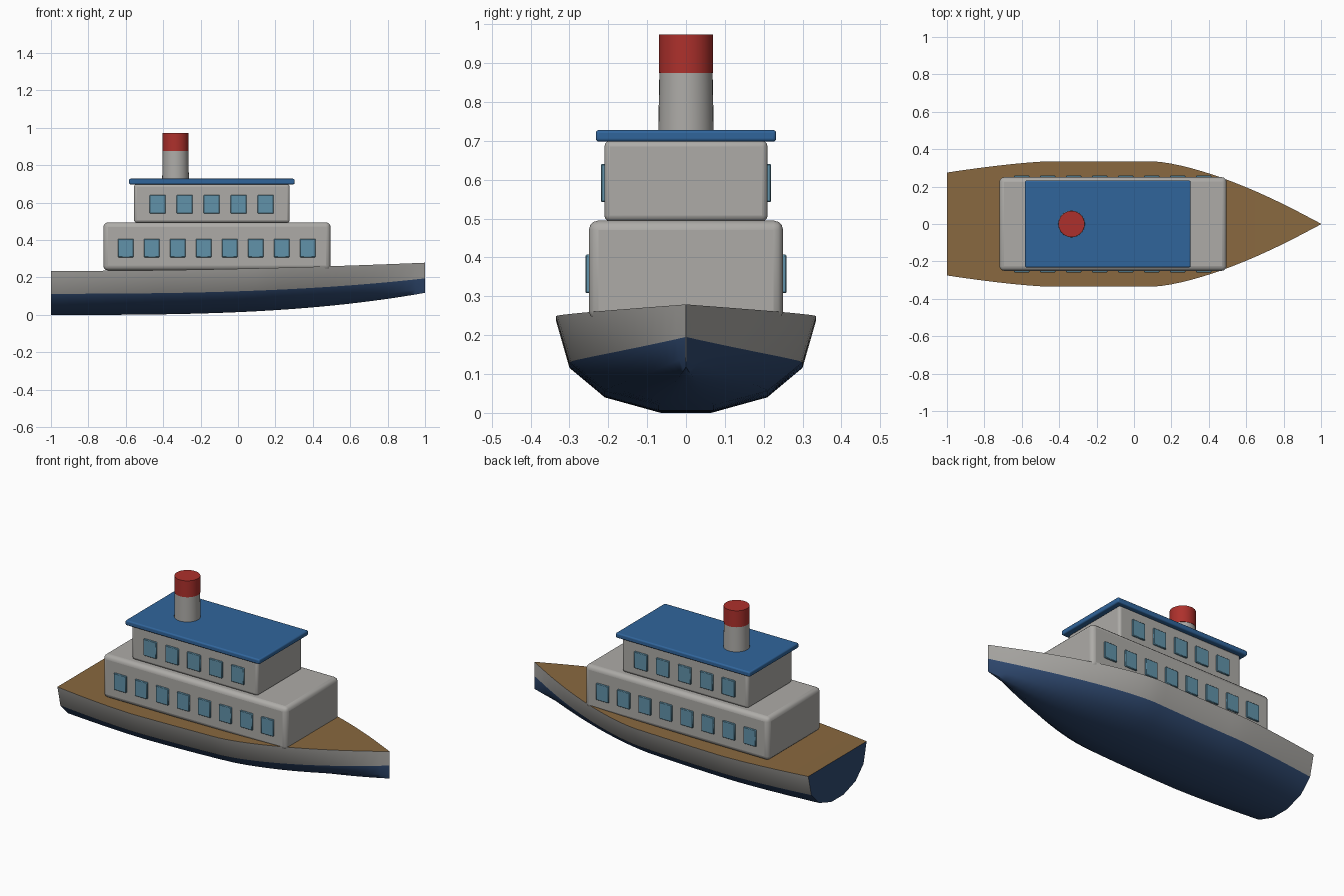
import bpy, bmesh, math

if "Cube" in bpy.data.objects:
    bpy.data.objects.remove(bpy.data.objects["Cube"])


def material(name, rgb):
    m = bpy.data.materials.new(name)
    m.diffuse_color = (*rgb, 1)
    m.use_nodes = True
    m.node_tree.nodes["Principled BSDF"].inputs["Base Color"].default_value = m.diffuse_color
    return m


NAVY = material("navy", (0.03, 0.07, 0.17))
WOOD = material("wood", (0.25, 0.14, 0.05))
BLUE = material("blue", (0.03, 0.13, 0.33))
RED = material("red", (0.42, 0.03, 0.025))
GLASS = material("glass", (0.12, 0.29, 0.40))
GREY = material("grey", (0.42, 0.41, 0.39))


def smooth(ob, angle):
    bpy.ops.object.select_all(action='DESELECT')
    ob.select_set(True)
    bpy.context.view_layer.objects.active = ob
    bpy.ops.object.shade_smooth_by_angle(angle=math.radians(angle))


def mesh_object(name, bm, mats):
    bmesh.ops.recalc_face_normals(bm, faces=bm.faces)
    me = bpy.data.meshes.new(name)
    bm.to_mesh(me)
    bm.free()
    for m in mats:
        me.materials.append(m)
    ob = bpy.data.objects.new(name, me)
    bpy.context.collection.objects.link(ob)
    return ob


def box(name, lo, hi, bevel, mat, segments=3):
    centre = [(a + b) / 2 for a, b in zip(lo, hi)]
    bpy.ops.mesh.primitive_cube_add(size=1, location=centre)
    ob = bpy.context.object
    ob.name = name
    ob.scale = [b - a for a, b in zip(lo, hi)]
    bpy.ops.object.transform_apply(location=False, rotation=False, scale=True)
    ob.data.materials.append(mat)
    mod = ob.modifiers.new("bevel", 'BEVEL')
    mod.width = bevel
    mod.segments = segments
    smooth(ob, 35)
    return ob


def cylinder(name, x, z0, z1, r0, r1, mat):
    bpy.ops.mesh.primitive_cone_add(vertices=32, radius1=r0, radius2=r1, depth=z1 - z0,
                                    location=(x, 0, (z0 + z1) / 2))
    ob = bpy.context.object
    ob.name = name
    ob.data.materials.append(mat)
    smooth(ob, 35)


# hull lines: half beam, sheer height and keel height along the length
def beam(x):
    if x > 0.1:
        return max(0.335 * (1 - ((x - 0.1) / 0.9) ** 1.5), 0.0015)
    if x < -0.45:
        return 0.335 - 0.06 * ((-0.45 - x) / 0.55) ** 1.4
    return 0.335


def sheer(x):
    return 0.235 + 0.044 * ((x + 1) / 2) ** 1.9


def keel(x):
    return 0.118 * ((x + 1) / 2) ** 3


stations = [-1 + 2 * i / 40 for i in range(41)]
SECTION = [(1, 1), (0.895, 0.48), (0.625, 0.16), (0.21, 0)]
section = SECTION + [(-w, h) for w, h in reversed(SECTION)]

# hull shell: grey top strake, navy below, closed stern and stem
bm = bmesh.new()
rings = [[bm.verts.new((x, w * beam(x), keel(x) + h * (sheer(x) - keel(x))))
          for w, h in section] for x in stations]
for a, b in zip(rings, rings[1:]):
    for j in range(7):
        f = bm.faces.new((a[j], a[j + 1], b[j + 1], b[j]))
        f.material_index = 0 if j in (0, 6) else 1
bm.faces.new(rings[0]).material_index = 1
bm.faces.new(rings[-1])
smooth(mesh_object("hull", bm, [GREY, NAVY]), 50)

# deck following the sheer
bm = bmesh.new()
rows = [[bm.verts.new((x, s * beam(x), sheer(x))) for s in (-1, 1)] for x in stations]
for a, b in zip(rows, rows[1:]):
    bm.faces.new((a[0], b[0], b[1], a[1]))
deck = mesh_object("deck", bm, [WOOD])
if deck.data.polygons[0].normal.z < 0:
    deck.data.flip_normals()

# superstructure
box("lower_cabin", (-0.72, -0.25, 0.238), (0.495, 0.25, 0.495), 0.025, GREY)
box("upper_cabin", (-0.556, -0.21, 0.493), (0.276, 0.21, 0.70), 0.015, GREY)
box("roof", (-0.583, -0.232, 0.698), (0.303, 0.232, 0.728), 0.008, BLUE)

# funnel
cylinder("funnel", -0.334, 0.72, 0.875, 0.0715, 0.0685, GREY)
cylinder("funnel_cap", -0.334, 0.875, 0.973, 0.07, 0.07, RED)

# window rows on both sides: count, first x, spacing, width, z range, wall y
for name, n, x0, step, w, z0, z1, y in (
        ("lower_window", 8, -0.60, 0.139, 0.082, 0.308, 0.407, 0.25),
        ("upper_window", 5, -0.43, 0.1445, 0.086, 0.542, 0.641, 0.21)):
    for i in range(n):
        for side in (-1, 1):
            x, c = x0 + i * step, side * y
            box(name, (x - w / 2, c - 0.009, z0), (x + w / 2, c + 0.009, z1), 0.003, GLASS, 1)
